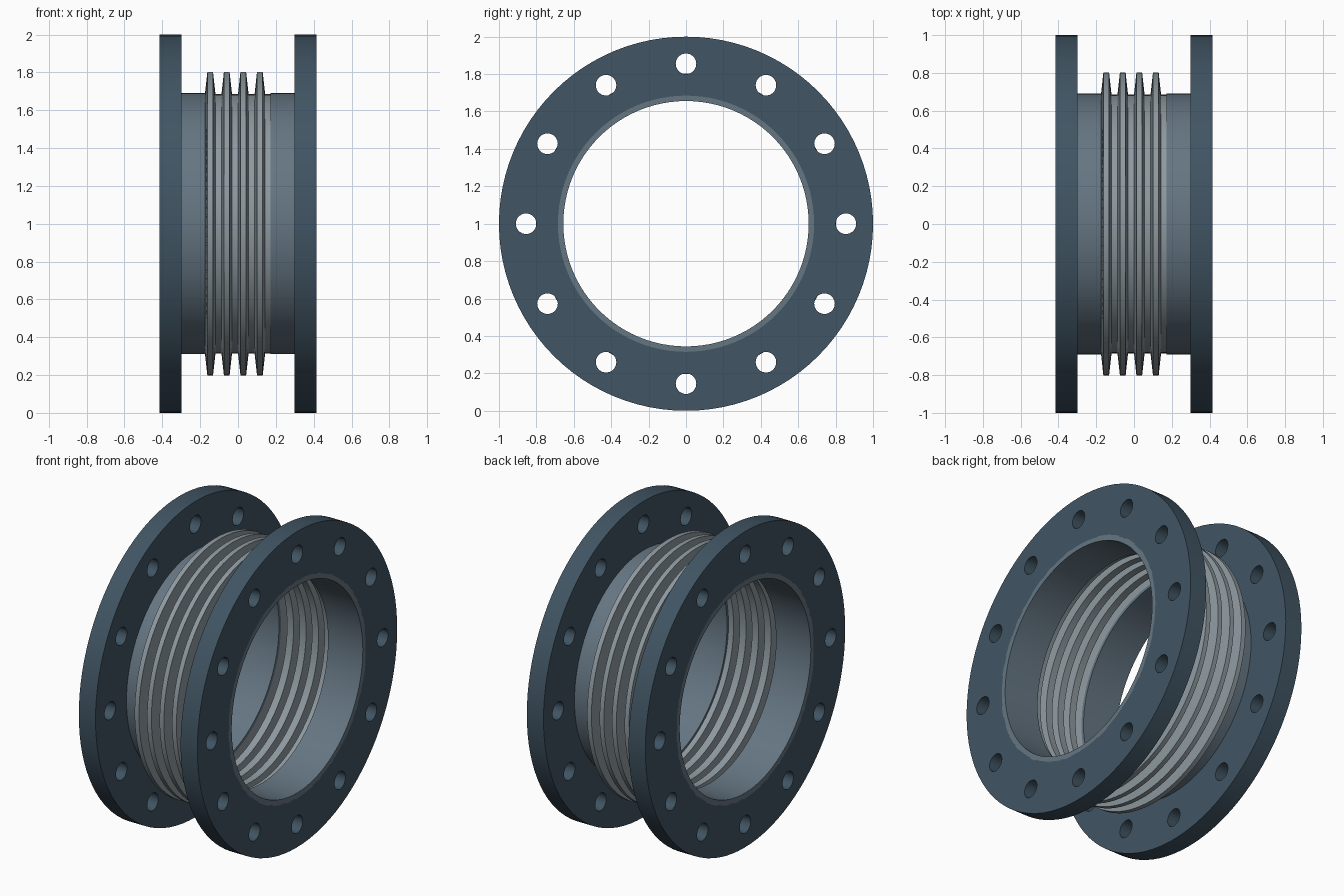
import bpy, bmesh
from math import pi, sin, cos, radians
from mathutils import Matrix, Vector

if "Cube" in bpy.data.objects:
    bpy.data.objects.remove(bpy.data.objects["Cube"])

SEG = 96
CZ = 1.0  # height of the pipe axis


def material(name, rgb):
    m = bpy.data.materials.new(name)
    m.diffuse_color = (*rgb, 1)
    m.use_nodes = True
    m.node_tree.nodes["Principled BSDF"].inputs["Base Color"].default_value = m.diffuse_color
    return m


def finish(bm, name, mat):
    bmesh.ops.recalc_face_normals(bm, faces=bm.faces)
    me = bpy.data.meshes.new(name)
    bm.to_mesh(me)
    bm.free()
    ob = bpy.data.objects.new(name, me)
    ob.location.z = CZ
    bpy.context.collection.objects.link(ob)
    if mat:
        me.materials.append(mat)
    return ob


def revolve(name, profile, mat):
    """Spin a closed (x, radius) profile around the x axis."""
    bm = bmesh.new()
    rings = []
    for i in range(SEG):
        a = 2 * pi * i / SEG
        rings.append([bm.verts.new((x, r * sin(a), r * cos(a))) for x, r in profile])
    n = len(profile)
    for i in range(SEG):
        a, b = rings[i], rings[(i + 1) % SEG]
        for j in range(n):
            k = (j + 1) % n
            bm.faces.new((a[j], a[k], b[k], b[j]))
    return finish(bm, name, mat)


def smooth(ob):
    bpy.ops.object.select_all(action='DESELECT')
    ob.select_set(True)
    bpy.context.view_layer.objects.active = ob
    bpy.ops.object.shade_smooth_by_angle(angle=radians(30))


flange_mat = material("flange_paint", (0.052, 0.09, 0.125))
pipe_mat = material("pipe_steel", (0.13, 0.18, 0.225))
bellows_mat = material("bellows_steel", (0.27, 0.32, 0.35))

# Bolt hole cutter: twelve cylinders through both flanges
bm = bmesh.new()
for i in range(12):
    a = i * pi / 6
    m = Matrix.Translation(Vector((0, 0.855 * sin(a), 0.855 * cos(a)))) @ Matrix.Rotation(pi / 2, 4, 'Y')
    bmesh.ops.create_cone(bm, cap_ends=True, segments=32, radius1=0.055,
                          radius2=0.055, depth=1.2, matrix=m)
cutter = finish(bm, "bolt_hole_cutter", None)
cutter.hide_render = True

# Flanges and pipe stubs on both ends
for side, s in (("left", -1), ("right", 1)):
    flange = revolve(side + "_flange",
                     [(s * 0.298, 0.685), (s * 0.415, 0.685), (s * 0.415, 1.0), (s * 0.298, 1.0)],
                     flange_mat)
    mod = flange.modifiers.new("bolt_holes", 'BOOLEAN')
    mod.operation = 'DIFFERENCE'
    mod.solver = 'EXACT'
    mod.object = cutter
    bpy.context.view_layer.objects.active = flange
    bpy.ops.object.modifier_apply(modifier=mod.name)
    smooth(flange)
    stub = revolve(side + "_pipe",
                   [(s * 0.172, 0.656), (s * 0.415, 0.656), (s * 0.415, 0.69), (s * 0.172, 0.69)],
                   pipe_mat)
    smooth(stub)
bpy.data.objects.remove(cutter)

# Bellows: thin corrugated sleeve with four folds
pitch, x0, wall = 0.0875, -0.175, 0.014
outer, inner = [], []
for i in range(4):
    x = x0 + i * pitch
    outer += [(x, 0.685), (x + 0.013, 0.803), (x + 0.043, 0.803), (x + 0.056, 0.685)]
    inner += [(x + 0.007, 0.685 - wall), (x + 0.018, 0.803 - wall),
              (x + 0.038, 0.803 - wall), (x + 0.049, 0.685 - wall)]
outer.append((0.175, 0.685))
inner.append((0.175, 0.685 - wall))
inner[0] = (x0 + 0.006, 0.685 - wall)
smooth(revolve("bellows", outer + inner[::-1], bellows_mat))
